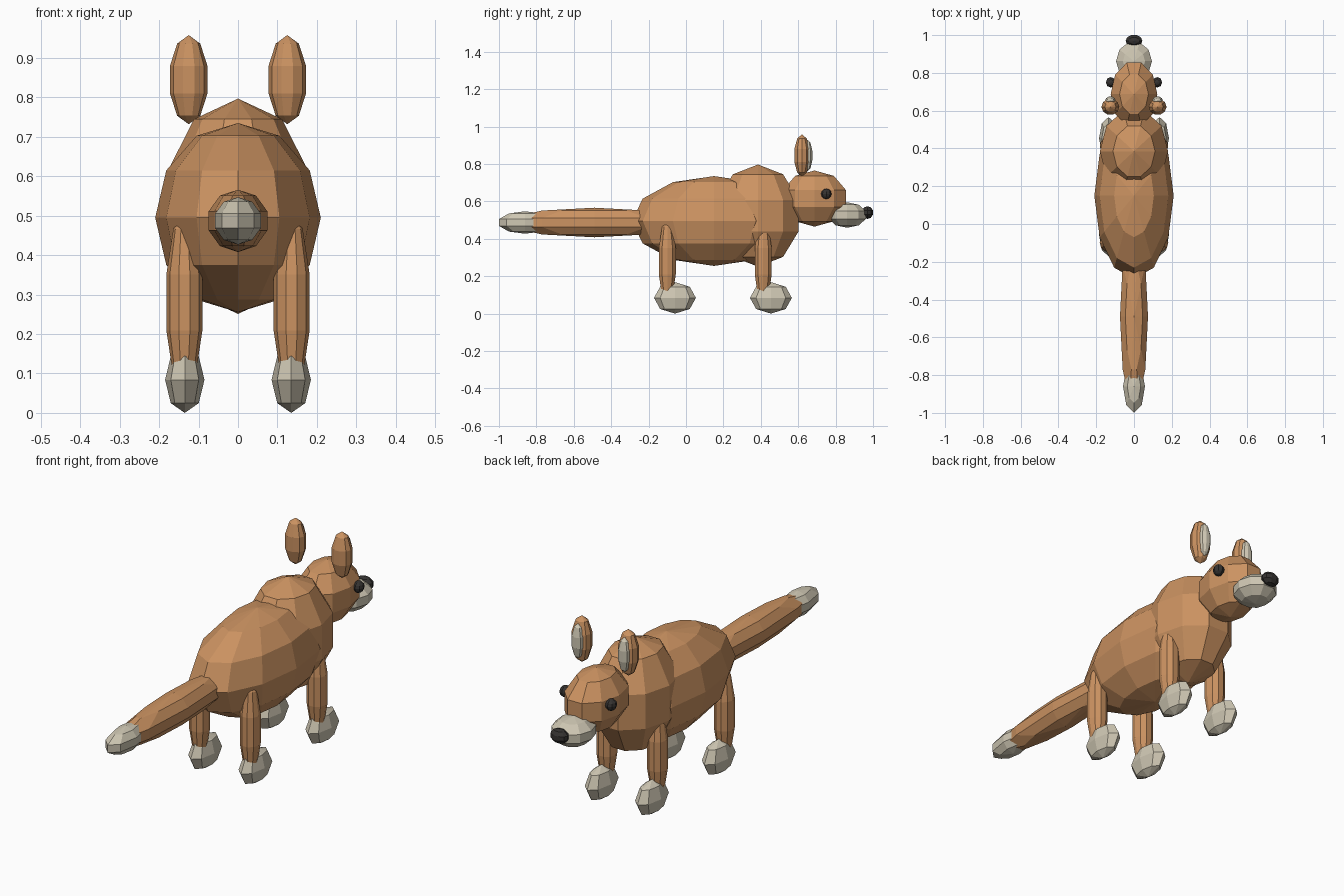
import bpy
import bmesh
from math import sin, cos, pi

cube = bpy.data.objects.get("Cube")
if cube:
    bpy.data.objects.remove(cube, do_unlink=True)


def material(name, color):
    mat = bpy.data.materials.new(name)
    mat.use_nodes = True
    mat.diffuse_color = (*color, 1)
    mat.node_tree.nodes["Principled BSDF"].inputs["Base Color"].default_value = (*color, 1)
    return mat


fur = material("tan_fur", (0.60, 0.29, 0.12))
cream = material("cream_fur", (0.62, 0.57, 0.45))
dark = material("dark_nose", (0.035, 0.032, 0.03))


def ellipsoid(name, mat, center, radii, segments=10, rings=5):
    """Flat-shaded ellipsoid with poles on z and a vertex on the x axis."""
    bm = bmesh.new()

    def point(theta, phi):
        unit = (sin(theta) * cos(phi), sin(theta) * sin(phi), cos(theta))
        return bm.verts.new([u * r for u, r in zip(unit, radii)])

    top, bottom = point(0, 0), point(pi, 0)
    loops = [[point(pi * i / rings, 2 * pi * j / segments) for j in range(segments)]
             for i in range(1, rings)]
    for j in range(segments):
        k = (j + 1) % segments
        bm.faces.new((top, loops[0][j], loops[0][k]))
        bm.faces.new((bottom, loops[-1][k], loops[-1][j]))
        for upper, lower in zip(loops, loops[1:]):
            bm.faces.new((upper[j], lower[j], lower[k], upper[k]))
    mesh = bpy.data.meshes.new(name)
    bm.to_mesh(mesh)
    bm.free()
    mesh.materials.append(mat)
    obj = bpy.data.objects.new(name, mesh)
    obj.location = center
    bpy.context.collection.objects.link(obj)
    return obj


def pair(name, mat, center, radii, segments=10, rings=5):
    """The same part on the left (+x) and the right (-x)."""
    x, y, z = center
    for side, sign in (("left", 1), ("right", -1)):
        ellipsoid(side + "_" + name, mat, (sign * x, y, z), radii, segments, rings)


# Torso
ellipsoid("body", fur, (0, 0.15, 0.495), (0.21, 0.44, 0.24), 12, 6)
ellipsoid("chest", fur, (0, 0.385, 0.524), (0.19, 0.24, 0.273))

# Head
ellipsoid("head", fur, (0, 0.687, 0.615), (0.13, 0.185, 0.15))
ellipsoid("muzzle", cream, (0, 0.862, 0.527), (0.1, 0.11, 0.068))
ellipsoid("nose", dark, (0, 0.97, 0.54), (0.047, 0.033, 0.034))
pair("eye", dark, (0.123, 0.75, 0.64), (0.026, 0.028, 0.028), 8, 6)
pair("ear", fur, (0.125, 0.62, 0.845), (0.05, 0.045, 0.113))
pair("inner_ear", cream, (0.125, 0.65, 0.845), (0.03, 0.028, 0.085))

# Legs and paws
for end, y in (("front", 0.413), ("back", -0.1)):
    pair(end + "_leg", fur, (0.136, y, 0.28), (0.048, 0.05, 0.23))
    pair(end + "_paw", cream, (0.135, y + 0.041, 0.084), (0.05, 0.112, 0.084), 8, 4)

# Tail
ellipsoid("tail", fur, (0, -0.49, 0.487), (0.078, 0.5, 0.079))
ellipsoid("tail_tip", cream, (0, -0.86, 0.487), (0.061, 0.147, 0.06), 8, 5)
